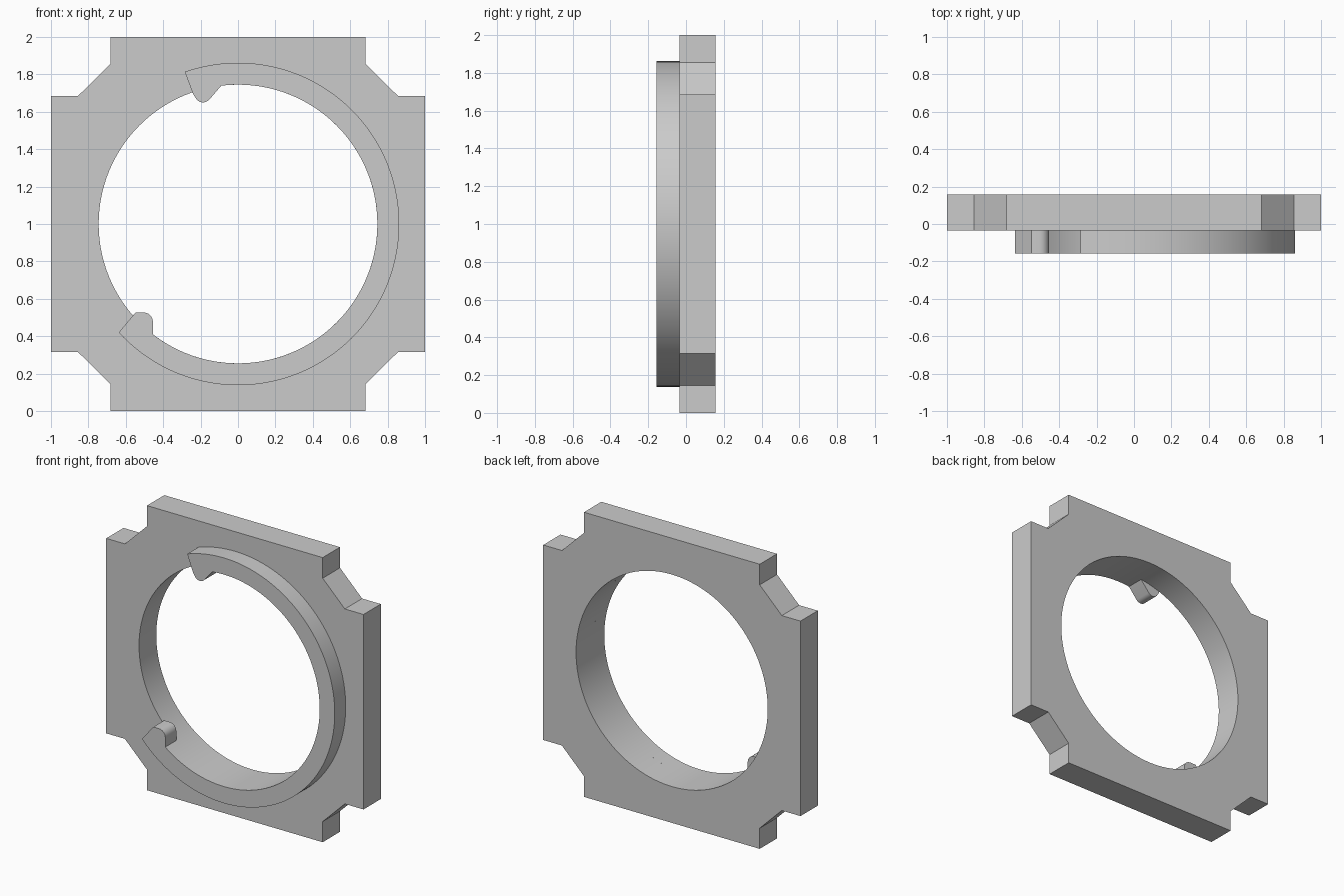
import bpy, bmesh
from math import cos, sin, radians
from mathutils import Vector

if "Cube" in bpy.data.objects:
    bpy.data.objects.remove(bpy.data.objects["Cube"])

FRONT, STEP, BACK = -0.157, -0.035, 0.157
HOLE_R, RING_R = 0.745, 0.862

grey = bpy.data.materials.new("plain grey")
grey.use_nodes = True
colour = (0.6, 0.6, 0.6, 1)
grey.diffuse_color = colour
grey.node_tree.nodes["Principled BSDF"].inputs["Base Color"].default_value = colour


def arc(radius, start, end, steps, centre=(0, 1)):
    """Points along an arc in the x-z plane, angles in degrees."""
    angles = [radians(start + (end - start) * i / steps) for i in range(steps + 1)]
    return [(centre[0] + radius * cos(a), centre[1] + radius * sin(a)) for a in angles]


def extruded(name, loops, y0, y1):
    """Fill closed x-z outlines (later ones are holes) and extrude along y."""
    bm = bmesh.new()
    edges = []
    for loop in loops:
        verts = [bm.verts.new((x, y0, z)) for x, z in loop]
        edges += [bm.edges.new((v, verts[i - 1])) for i, v in enumerate(verts)]
    bmesh.ops.triangle_fill(bm, edges=edges, use_beauty=True, normal=(0, -1, 0))
    result = bmesh.ops.extrude_face_region(bm, geom=bm.faces[:], use_keep_orig=True)
    moved = [g for g in result["geom"] if isinstance(g, bmesh.types.BMVert)]
    bmesh.ops.translate(bm, verts=moved, vec=Vector((0, y1 - y0, 0)))
    bmesh.ops.recalc_face_normals(bm, faces=bm.faces[:])
    mesh = bpy.data.meshes.new(name)
    bm.to_mesh(mesh)
    bm.free()
    mesh.materials.append(grey)
    obj = bpy.data.objects.new(name, mesh)
    bpy.context.collection.objects.link(obj)
    bpy.ops.object.select_all(action="DESELECT")
    obj.select_set(True)
    bpy.context.view_layer.objects.active = obj
    bpy.ops.object.shade_smooth_by_angle(angle=radians(30))
    return obj


# Square plate with notched corners and a round hole
corner = [(1, 0.685), (0.855, 0.685), (0.683, 0.855), (0.683, 1)]
outline = []
for sx, sz in ((1, 1), (-1, 1), (-1, -1), (1, -1)):
    points = corner if sx * sz > 0 else corner[::-1]
    outline += [(sx * x, 1 + sz * z) for x, z in points]
hole = arc(HOLE_R, 0, 360, 128)[:-1]
extruded("plate", [outline, hole], STEP, BACK)

# Raised partial ring with a rounded stop tooth at each end
ring = arc(RING_R, -137.7, 109.3, 96)
ring += [(-0.24, 1.695)]
ring += arc(0.045, 205, 318, 8, (-0.187, 1.695))
ring += arc(HOLE_R, 96.9, -127.7, 88)
ring += arc(0.05, 0, 90, 6, (-0.505, 0.477))
ring += [(-0.548, 0.527)]
extruded("retaining_ring", [ring], FRONT, STEP)
